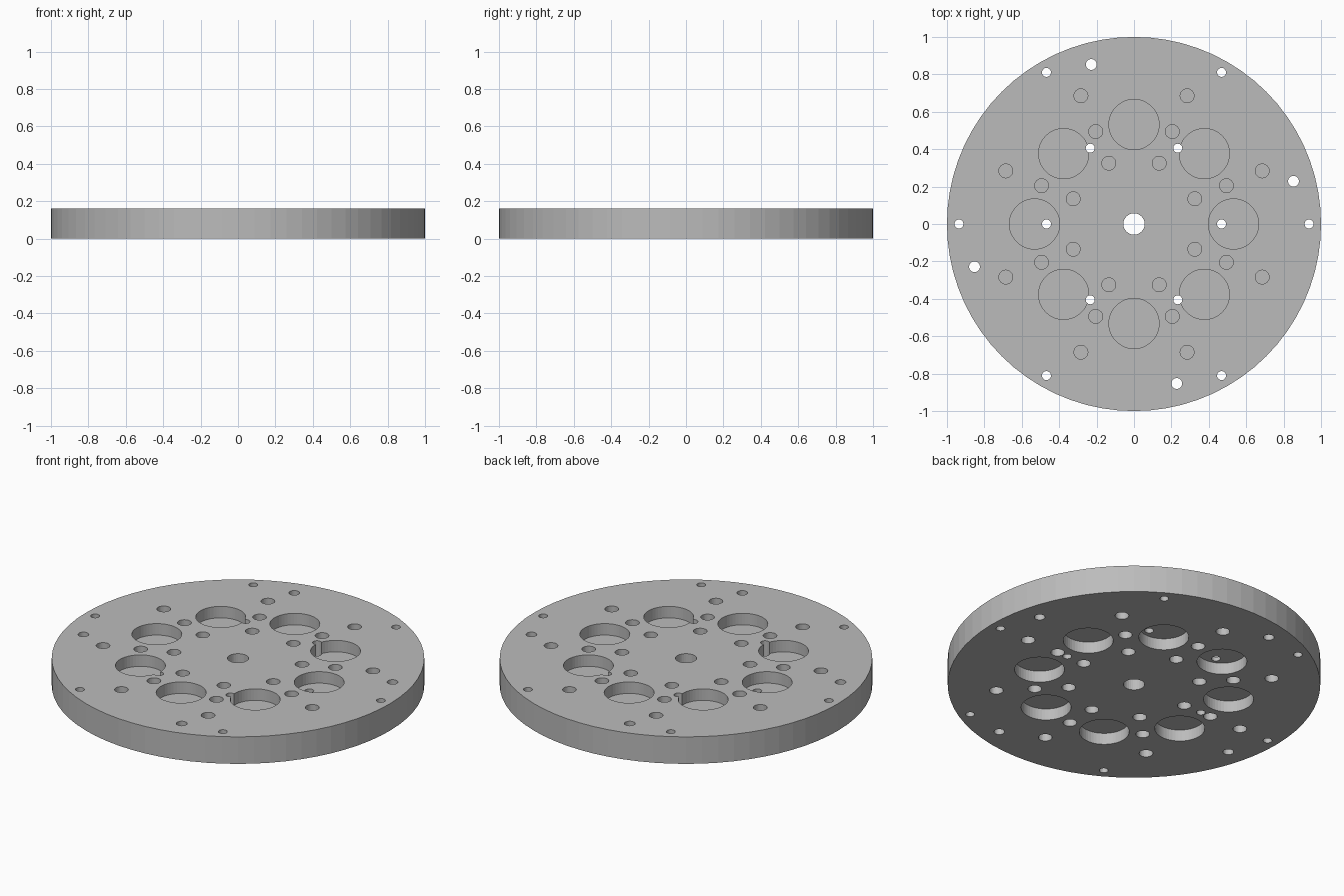
import bpy, bmesh
from math import cos, sin, radians
from mathutils import Matrix

cube = bpy.data.objects.get("Cube")
if cube:
    bpy.data.objects.remove(cube, do_unlink=True)

THICK = 0.16
DEPTH = 0.068      # depth of the blind pockets on each face
OVER = 0.05        # cutter overshoot

grey = bpy.data.materials.new("light grey metal")
grey.use_nodes = True
colour = (0.5, 0.5, 0.5, 1)
grey.diffuse_color = colour
grey.node_tree.nodes["Principled BSDF"].inputs["Base Color"].default_value = colour


def add_cylinder(bm, x, y, radius, z0, z1, sides):
    bmesh.ops.create_cone(bm, cap_ends=True, segments=sides, radius1=radius,
                          radius2=radius, depth=z1 - z0,
                          matrix=Matrix.Translation((x, y, (z0 + z1) / 2)))


def add_ring(bm, count, start, ring, radius, z0, z1, sides=32):
    for i in range(count):
        a = radians(start + 360 * i / count)
        add_cylinder(bm, ring * cos(a), ring * sin(a), radius, z0, z1, sides)


def make_object(name, bm):
    mesh = bpy.data.meshes.new(name)
    bm.to_mesh(mesh)
    bm.free()
    mesh.materials.append(grey)
    obj = bpy.data.objects.new(name, mesh)
    bpy.context.collection.objects.link(obj)
    return obj


# Round plate
bm = bmesh.new()
add_cylinder(bm, 0, 0, 1, 0, THICK, 72)
plate = make_object("round_plate", bm)

# Blind pockets: same pattern on both faces, turned half a step underneath
bm = bmesh.new()
for turn, z0, z1 in ((0, THICK - DEPTH, THICK + OVER), (22.5, -OVER, DEPTH)):
    add_ring(bm, 8, turn, 0.532, 0.134, z0, z1, 48)
    for ring in (0.352, 0.535, 0.742):
        add_ring(bm, 8, turn + 22.5, ring, 0.037, z0, z1)
pockets = make_object("pocket_cutter", bm)

# Through holes: centre bore, two bolt circles and four dowel holes
bm = bmesh.new()
low, high = -OVER, THICK + OVER
add_cylinder(bm, 0, 0, 0.057, low, high, 32)
for ring in (0.468, 0.936):
    add_ring(bm, 6, 0, ring, 0.024, low, high)
add_ring(bm, 4, 15, 0.883, 0.029, low, high)
bores = make_object("bore_cutter", bm)

# Cut the plate, then drop the cutters
bpy.context.view_layer.objects.active = plate
for cutter in (pockets, bores):
    cutter.hide_render = True
    mod = plate.modifiers.new(cutter.name, "BOOLEAN")
    mod.operation = "DIFFERENCE"
    mod.solver = "EXACT"
    mod.object = cutter
    bpy.ops.object.modifier_apply(modifier=mod.name)
    bpy.data.objects.remove(cutter, do_unlink=True)
